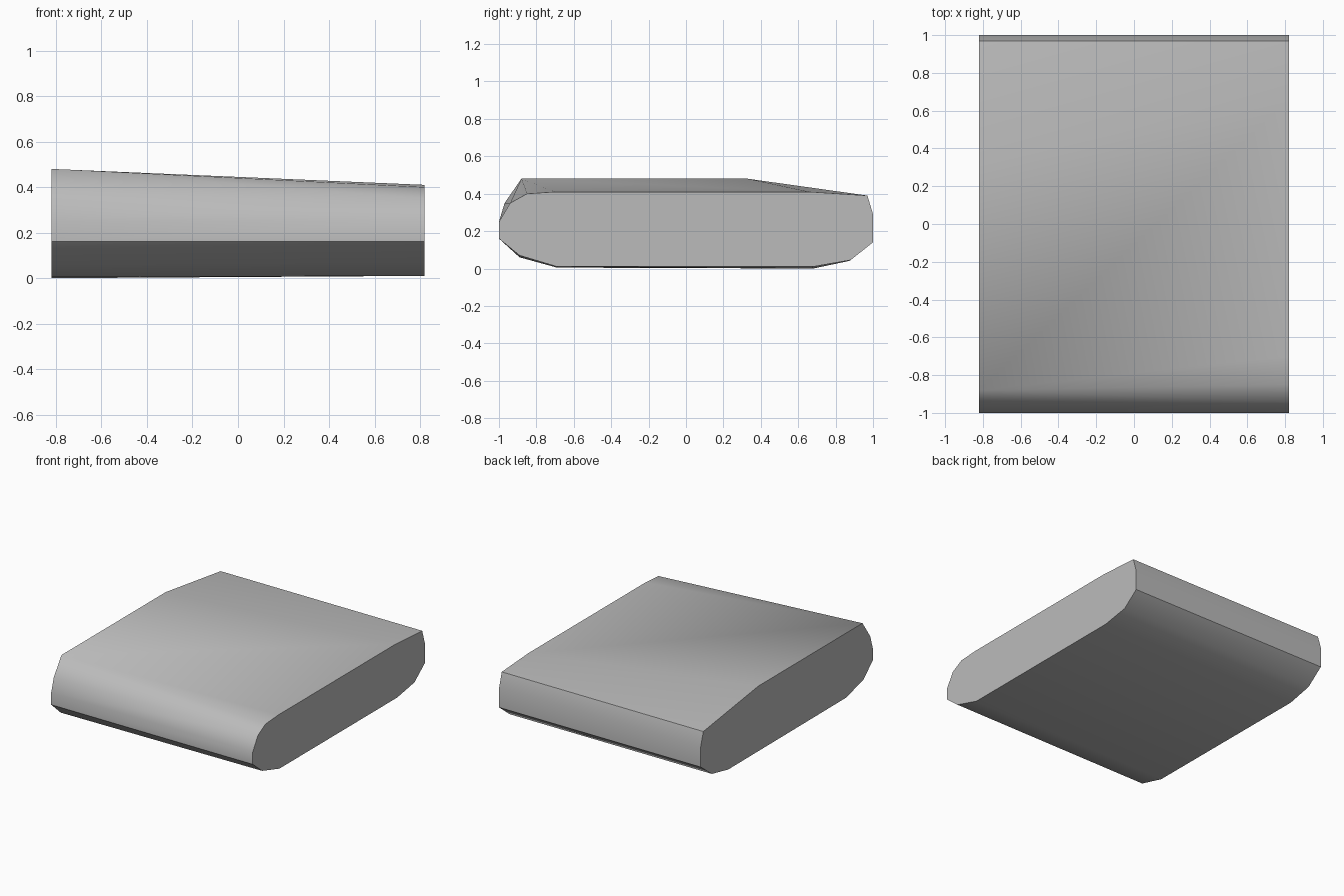
import bpy
import bmesh
import math

cube = bpy.data.objects.get("Cube")
if cube:
    bpy.data.objects.remove(cube)

# Plain grey surface
grey = bpy.data.materials.new("Grey")
grey.use_nodes = True
colour = (0.5, 0.5, 0.5, 1)
grey.diffuse_color = colour
grey.node_tree.nodes["Principled BSDF"].inputs["Base Color"].default_value = colour

HALF_WIDTH = 0.82

# Matching (y, z) end sections: front edge, over the top, then back underneath.
# The tall end meets its front top corner in one point, so that point repeats.
tall_end = [(-1, .16), (-1, .25), (-.97, .35), (-.88, .48), (-.88, .48),
            (.33, .48), (.97, .39), (1, .29), (1, .14), (.87, .04),
            (.68, 0), (-.69, .005), (-.89, .06)]
low_end = [(-1, .16), (-1, .25), (-.94, .35), (-.85, .4), (-.7, .41),
           (.66, .41), (.97, .39), (1, .29), (1, .14), (.88, .045),
           (.68, .01), (-.69, .01), (-.89, .07)]

bm = bmesh.new()


def section(points, x):
    """Make one end ring, sharing the vertex of repeated points."""
    made = {}
    for p in points:
        if p not in made:
            made[p] = bm.verts.new((x, *p))
    return [made[p] for p in points]


tall = section(tall_end, -HALF_WIDTH)
low = section(low_end, HALF_WIDTH)

# Skin between the two ends, each strip split along the same diagonal
for i in range(len(tall)):
    j = (i + 1) % len(tall)
    # The front corner folds toward the tall end's upper point
    if i == 2:
        triangles = [(tall[i], tall[j], low[i]), (tall[j], low[j], low[i])]
    else:
        triangles = [(tall[i], low[j], low[i]), (tall[i], tall[j], low[j])]
    for tri in triangles:
        if len(set(tri)) == 3:
            bm.faces.new(tri)

# Flat end caps
bm.faces.new(list(dict.fromkeys(tall)))
bm.faces.new(low)
bmesh.ops.recalc_face_normals(bm, faces=bm.faces)

mesh = bpy.data.meshes.new("tapered_block")
bm.to_mesh(mesh)
bm.free()
mesh.materials.append(grey)
block = bpy.data.objects.new("tapered_block", mesh)
bpy.context.collection.objects.link(block)

# Soft rounded edges, crisp corners
bpy.ops.object.select_all(action="DESELECT")
block.select_set(True)
bpy.context.view_layer.objects.active = block
bpy.ops.object.shade_smooth_by_angle(angle=math.radians(35))
